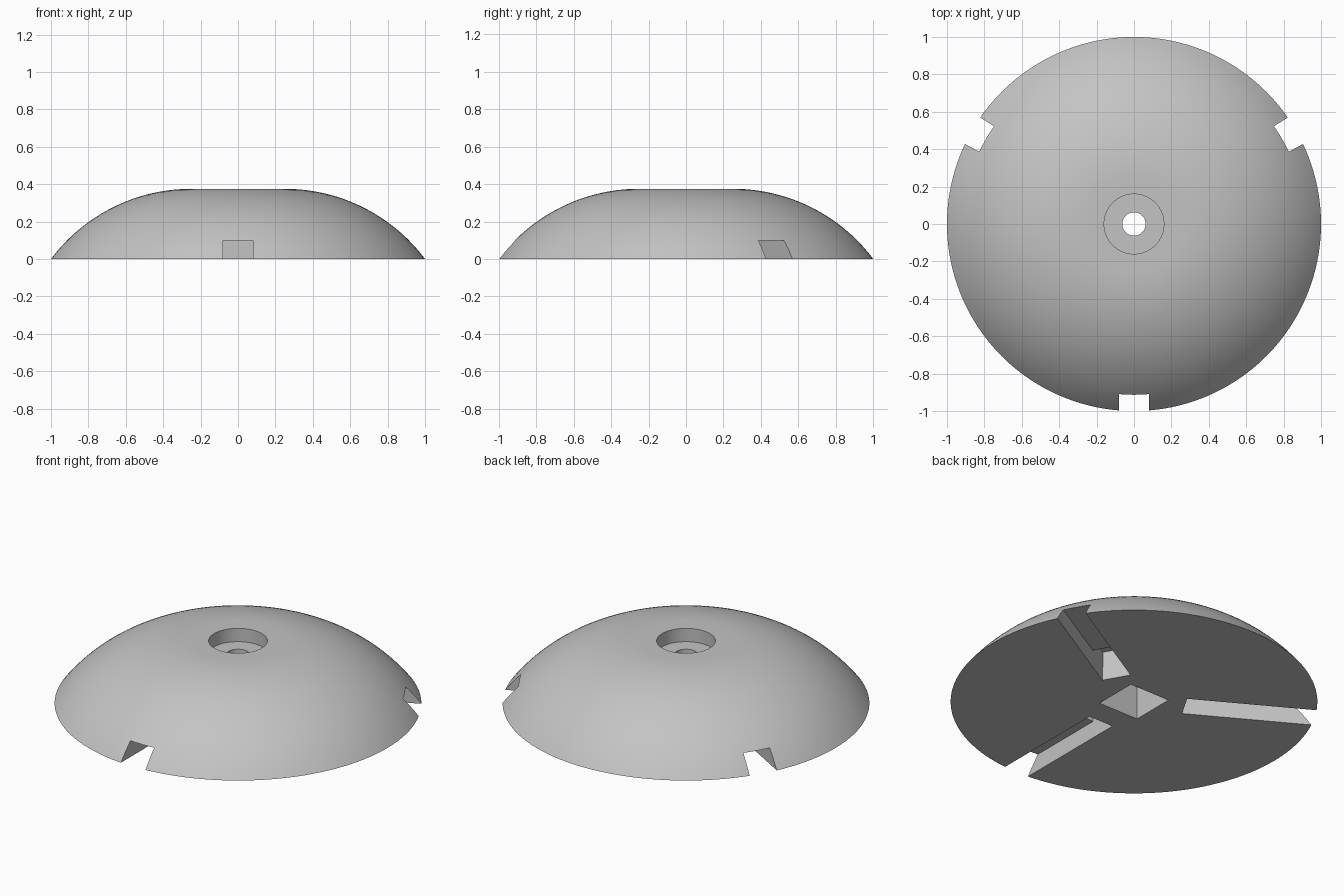
import bpy, bmesh, math
from mathutils import Matrix, Vector

cube = bpy.data.objects.get("Cube")
if cube:
    bpy.data.objects.remove(cube, do_unlink=True)

grey = bpy.data.materials.new("plain grey")
grey.use_nodes = True
GREY = (0.55, 0.55, 0.55, 1)
grey.diffuse_color = GREY
grey.node_tree.nodes["Principled BSDF"].inputs["Base Color"].default_value = GREY

HEIGHT, FLAT = 0.375, 0.25
SEGMENTS, ARC_STEPS = 128, 24


def make_object(name, bm):
    bmesh.ops.recalc_face_normals(bm, faces=bm.faces)
    mesh = bpy.data.meshes.new(name)
    bm.to_mesh(mesh)
    bm.free()
    mesh.materials.append(grey)
    obj = bpy.data.objects.new(name, mesh)
    bpy.context.collection.objects.link(obj)
    return obj


def lathe(name, profile):
    """Revolve a closed (radius, height) outline around z."""
    bm = bmesh.new()
    verts = [bm.verts.new((r, 0, z)) for r, z in profile]
    edges = [bm.edges.new((a, b)) for a, b in zip(verts, verts[1:] + verts[:1])]
    bmesh.ops.spin(bm, geom=verts + edges, cent=(0, 0, 0), axis=(0, 0, 1),
                   angle=math.tau, steps=SEGMENTS, use_merge=True)
    bmesh.ops.remove_doubles(bm, verts=bm.verts, dist=0.0001)
    return make_object(name, bm)


def add_block(bm, r0, r1, z0, z1, half_low, half_high, turn):
    """Radial block whose width tapers with height."""
    geom = bmesh.ops.create_cube(bm, size=1)["verts"]
    for v in geom:
        half = half_high if v.co.z > 0 else half_low
        v.co = Vector((r1 if v.co.x > 0 else r0,
                       half if v.co.y > 0 else -half,
                       z1 if v.co.z > 0 else z0))
    bmesh.ops.rotate(bm, verts=geom, matrix=Matrix.Rotation(turn, 3, "Z"))


def cut(target, name, blocks):
    bm = bmesh.new()
    for block in blocks:
        add_block(bm, *block)
    cutter = make_object(name, bm)
    cutter.hide_render = True
    mod = target.modifiers.new(name, "BOOLEAN")
    mod.operation = "DIFFERENCE"
    mod.solver = "EXACT"
    mod.object = cutter
    bpy.context.view_layer.objects.active = target
    bpy.ops.object.modifier_apply(modifier=mod.name)
    bpy.data.objects.remove(cutter, do_unlink=True)


# Dome: arc shoulder tangent to a flat top, with a stepped hole in the middle
run = 1 - FLAT
radius = (run ** 2 + HEIGHT ** 2) / (2 * HEIGHT)
sweep = math.asin(run / radius)
profile = [(0.0625, 0), (0.0625, 0.295), (0.16, 0.295), (0.16, HEIGHT)]
for i in range(ARC_STEPS + 1):
    a = sweep * i / ARC_STEPS
    profile.append((FLAT + radius * math.sin(a),
                    HEIGHT - radius * (1 - math.cos(a))))
dome = lathe("dome_base", profile)

# Square recess under the hole
cut(dome, "square_recess", [(-0.133, 0.133, -0.1, 0.2, 0.133, 0.133, 0)])

# Three radial slots, each with a deeper pocket at its inner end
turns = [math.radians(d) for d in (-90, 30, 150)]
cut(dome, "radial_slots", [(0.28, 1.2, -0.1, 0.1, 0.084, 0.079, t) for t in turns])
cut(dome, "slot_pockets", [(0.28, 0.44, -0.1, 0.175, 0.079, 0.079, t) for t in turns])

bpy.ops.object.select_all(action="DESELECT")
dome.select_set(True)
bpy.context.view_layer.objects.active = dome
bpy.ops.object.shade_smooth_by_angle(angle=math.radians(25))
